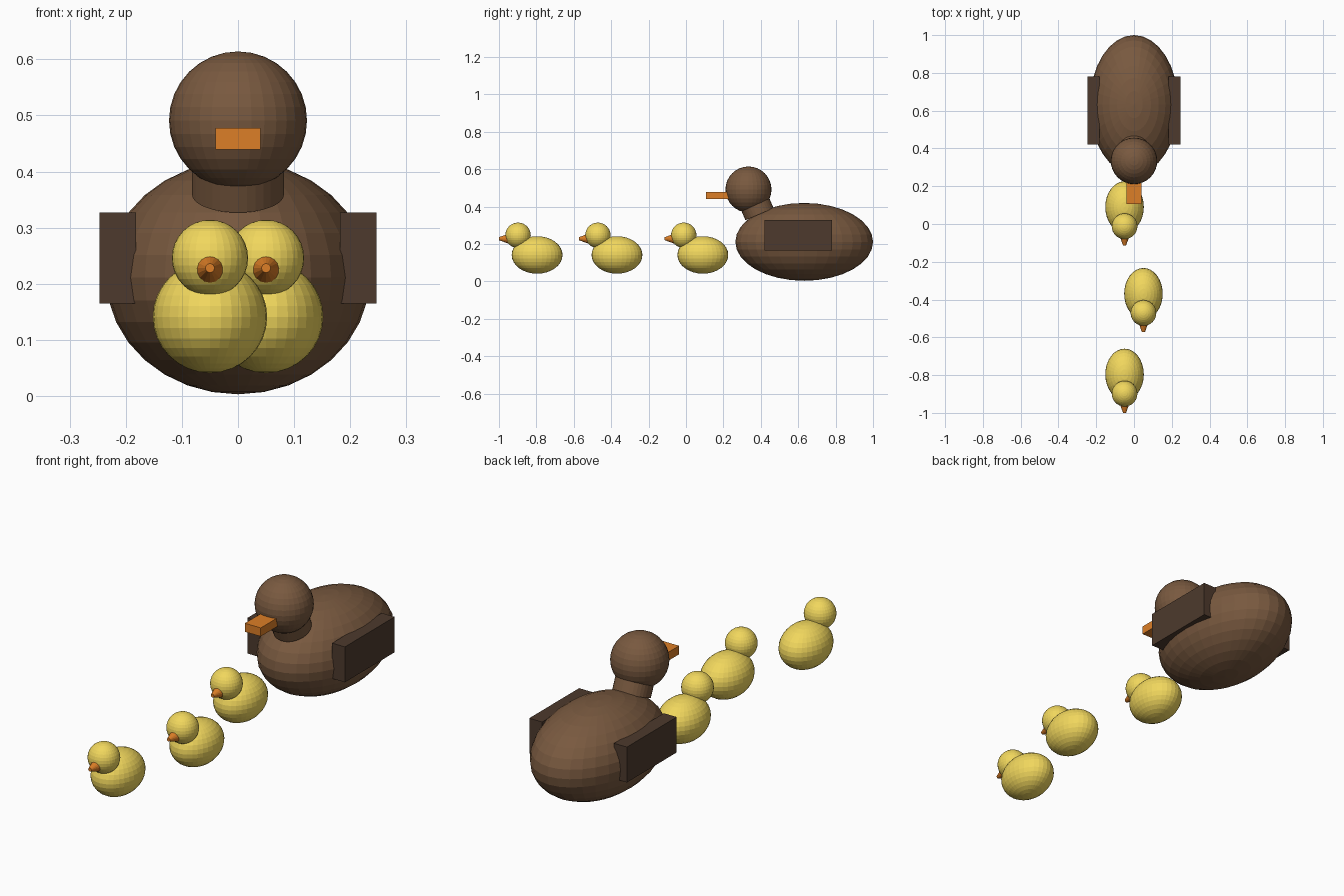
import bpy
from math import pi
from mathutils import Vector

if "Cube" in bpy.data.objects:
    bpy.data.objects.remove(bpy.data.objects["Cube"])


def material(name, color):
    m = bpy.data.materials.new(name)
    m.diffuse_color = (*color, 1)
    m.use_nodes = True
    m.node_tree.nodes["Principled BSDF"].inputs["Base Color"].default_value = m.diffuse_color
    return m


BROWN = material("brown", (0.19, 0.10, 0.05))
DARK = material("dark_brown", (0.075, 0.042, 0.026))
YELLOW = material("yellow", (0.88, 0.68, 0.11))
ORANGE = material("orange", (0.72, 0.21, 0.02))


def finish(name, mat):
    ob = bpy.context.object
    ob.name = name
    ob.data.materials.append(mat)
    return ob


def ball(name, center, radii, mat):
    bpy.ops.mesh.primitive_uv_sphere_add(segments=32, ring_count=16, radius=1, location=center)
    bpy.context.object.scale = radii
    return finish(name, mat)


def box(name, low, high, mat):
    low, high = Vector(low), Vector(high)
    bpy.ops.mesh.primitive_cube_add(size=1, location=(low + high) / 2)
    bpy.context.object.scale = high - low
    return finish(name, mat)


def taper(name, start, end, r1, r2, sides, mat):
    start, end = Vector(start), Vector(end)
    axis = end - start
    bpy.ops.mesh.primitive_cone_add(vertices=sides, radius1=r1, radius2=r2,
                                    depth=axis.length, location=(start + end) / 2)
    ob = bpy.context.object
    ob.rotation_euler = axis.to_track_quat('Z', 'Y').to_euler()
    return finish(name, mat)


# Mother duck
ball("mother_body", (0, 0.632, 0.211), (0.235, 0.368, 0.208), BROWN)
ball("mother_head", (0, 0.334, 0.491), (0.123, 0.123, 0.123), BROWN)
taper("mother_neck", (0, 0.393, 0.359), (0, 0.337, 0.490), 0.082, 0.082, 32, BROWN)
box("mother_bill", (-0.04, 0.107, 0.439), (0.04, 0.267, 0.478), ORANGE)
for side, s in (("left", 1), ("right", -1)):
    x = sorted((s * 0.182, s * 0.247))
    box("wing_" + side, (x[0], 0.42, 0.165), (x[1], 0.78, 0.327), DARK)

# Three ducklings in a staggered line
for i, (x, y) in enumerate(((-0.05, 0.090), (0.05, -0.369), (-0.05, -0.796)), 1):
    ball(f"duckling_{i}_body", (x, y, 0.141), (0.102, 0.136, 0.100), YELLOW)
    ball(f"duckling_{i}_head", (x, y - 0.102, 0.246), (0.068, 0.068, 0.068), YELLOW)
    taper(f"duckling_{i}_bill", (x, y - 0.154, 0.228), (x, y - 0.204, 0.228),
          0.026, 0.008, 16, ORANGE)
